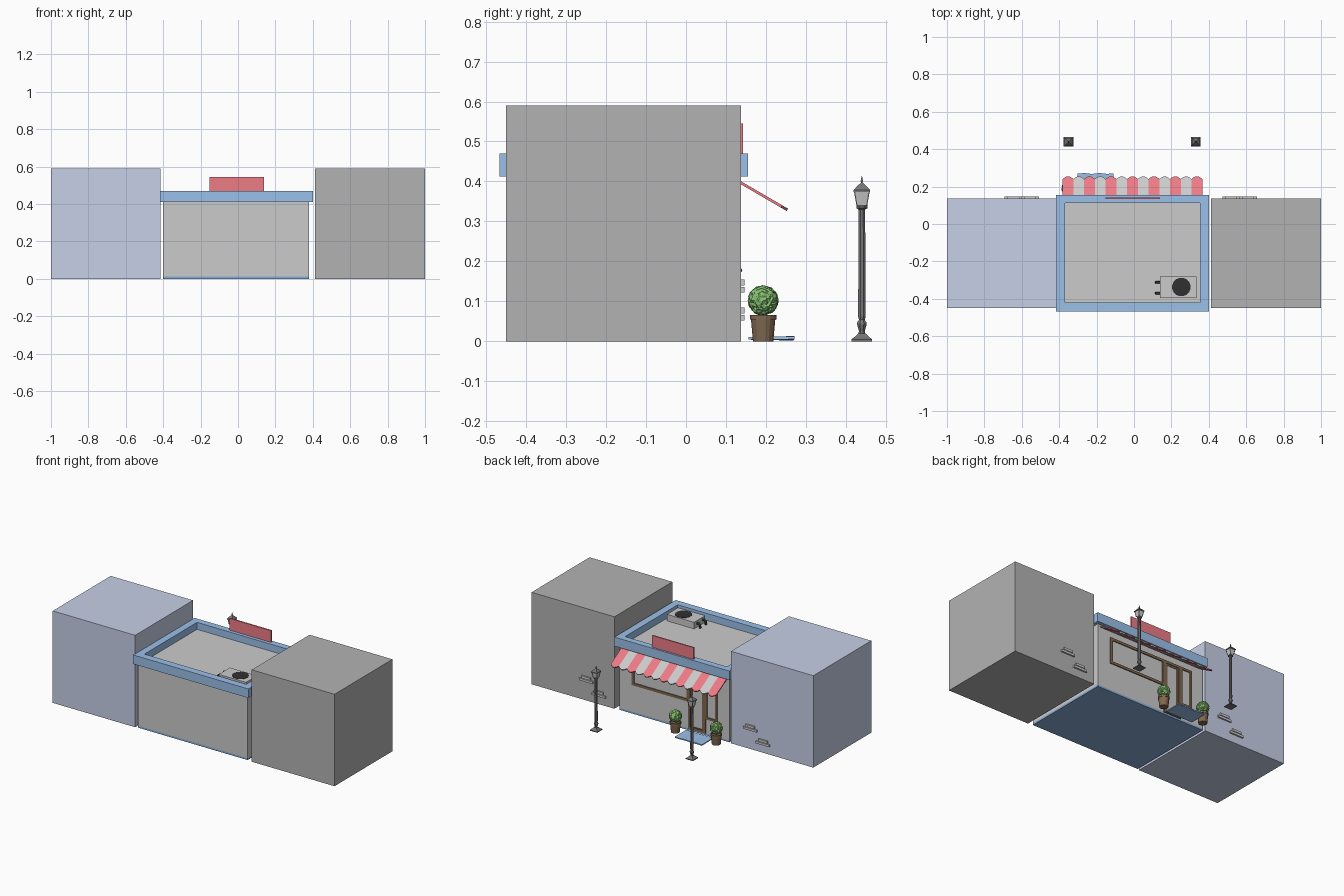
import bpy, bmesh, math, random
from mathutils import Vector

if "Cube" in bpy.data.objects:
    bpy.data.objects.remove(bpy.data.objects["Cube"])

random.seed(4)
mats = {}


def paint(ob, color):
    if color:
        if color not in mats:
            m = bpy.data.materials.new("colour_%d" % len(mats))
            m.diffuse_color = (*color, 1)
            m.use_nodes = True
            m.node_tree.nodes["Principled BSDF"].inputs["Base Color"].default_value = m.diffuse_color
            mats[color] = m
        ob.data.materials.append(mats[color])
    return ob


def make(name, bm, color=None):
    bmesh.ops.recalc_face_normals(bm, faces=bm.faces)
    me = bpy.data.meshes.new(name)
    bm.to_mesh(me)
    bm.free()
    ob = bpy.data.objects.new(name, me)
    bpy.context.collection.objects.link(ob)
    return paint(ob, color)


def add_box(bm, x, y, z):
    vs = bmesh.ops.create_cube(bm, size=1)["verts"]
    for v in vs:
        v.co = [(a + b) / 2 + c * (b - a) for (a, b), c in zip((x, y, z), v.co)]


def boxes(name, items, color=None):
    bm = bmesh.new()
    for it in items:
        add_box(bm, *it)
    return make(name, bm, color)


def lathe(name, profile, sides, loc, color=None):
    # profile of (radius, z); 4 sides gives a square aligned to the axes
    bm = bmesh.new()
    rings = []
    k = 1 / math.cos(math.pi / sides) if sides == 4 else 1
    for r, z in profile:
        rings.append([bm.verts.new((loc[0] + r * k * math.cos((i + .5) * 2 * math.pi / sides),
                                    loc[1] + r * k * math.sin((i + .5) * 2 * math.pi / sides),
                                    loc[2] + z)) for i in range(sides)])
    for a, b in zip(rings, rings[1:]):
        for i in range(sides):
            j = (i + 1) % sides
            bm.faces.new((a[i], a[j], b[j], b[i]))
    bm.faces.new(rings[0])
    bm.faces.new(rings[-1])
    return make(name, bm, color)


BLUE, RED, BROWN = (.33, .53, .82), (.85, .2, .24), (.22, .14, .08)
DARK, BLACK, GREEN = (.18, .18, .18), (.03, .03, .03), (.25, .55, .17)

# neighbouring buildings
boxes("left_building", [((-1, -.415), (-.45, .1375), (0, .59))], (.57, .63, .8))
boxes("right_building", [((.412, 1), (-.45, .1375), (0, .59))], (.45, .45, .45))

# loose brick clusters on the neighbours
for side, dx in (("right", 0), ("left", -1.165)):
    items = []
    for x, z in ((.61, .122), (.52, .052)):
        x += dx
        items += [((x - .048, x + .048), (.13, .147), (z, z + .014)),
                  ((x - .032, x + .032), (.13, .147), (z + .018, z + .033))]
    boxes(side + "_bricks", items, (.62, .62, .62))

# shop body, floor slab and roof trim
boxes("shop_walls", [((-.4, .38), (-.445, .132), (.012, .425))])
boxes("shop_floor", [((-.4, .38), (-.445, .132), (0, .012))], (.25, .42, .68))
bm = bmesh.new()
outer = [(-.417, -.467), (.4, -.467), (.4, .155), (-.417, .155)]
inner = [(-.37, -.42), (.353, -.42), (.353, .113), (-.37, .113)]
loops = [[bm.verts.new((x, y, z)) for x, y in pts]
         for pts, z in ((outer, .412), (outer, .47), (inner, .47), (inner, .412))]
for a, b in zip(loops, loops[1:] + loops[:1]):
    for i in range(4):
        bm.faces.new((a[i], a[(i + 1) % 4], b[(i + 1) % 4], b[i]))
make("roof_trim", bm, BLUE)

# plain sign board
boxes("sign_board", [((-.153, .14), (.134, .143), (.465, .545))], RED)


# window and door frames
def frame(x0, x1, z0, z1, w, y1):
    y = (.125, y1)
    return [((x0, x0 + w), y, (z0, z1)), ((x1 - w, x1), y, (z0, z1)),
            ((x0 + w, x1 - w), y, (z1 - w, z1)), ((x0 + w, x1 - w), y, (z0, z0 + w))]


boxes("large_window_frame", frame(-.115, .29, .185, .355, .016, .138), BROWN)
boxes("small_window_frame", frame(-.315, -.23, .105, .355, .014, .138), BROWN)
boxes("door_frame", frame(-.235, -.11, .012, .355, .016, .138), BROWN)
boxes("door", frame(-.219, -.126, .02, .34, .012, .135), BROWN)
bm = bmesh.new()
bmesh.ops.create_icosphere(bm, subdivisions=2, radius=.005)
bmesh.ops.translate(bm, verts=bm.verts, vec=(-.134, .136, .178))
make("door_knob", bm, DARK)

# striped awning with scalloped edge
N, X0, X1 = 13, -.382, .365
w = (X1 - X0) / N
for colour_id, (label, col) in enumerate((("red", RED), ("pale", (.75, .75, .75)))):
    bm = bmesh.new()
    for s in range(colour_id, N, 2):
        x = X0 + s * w
        pts = [(x, 0), (x, .88)]
        pts += [(x + w * t / 8, .88 + .12 * math.sin(math.pi * t / 8)) for t in range(1, 8)]
        pts += [(x + w, .88), (x + w, 0)]
        low = [bm.verts.new((px, .13 + .122 * t, .397 - .071 * t)) for px, t in pts]
        top = [bm.verts.new(v.co + Vector((0, .003, .006))) for v in low]
        bm.faces.new(low)
        bm.faces.new(top)
        for i in range(len(low)):
            j = (i + 1) % len(low)
            bm.faces.new((low[i], low[j], top[j], top[i]))
    make("awning_%s_stripes" % label, bm, col)

# door mat, gently wavy
bm = bmesh.new()
bmesh.ops.create_grid(bm, x_segments=12, y_segments=6, size=.5)
for v in bm.verts:
    x, y = v.co.x, v.co.y
    wave = .002 * math.sin(x * 14) * (y + .5)
    v.co = (-.205 + x * .19, .213 + y * .114 + wave, .004 + wave)
mat = make("door_mat", bm, BLUE)
sol = mat.modifiers.new("thickness", 'SOLIDIFY')
sol.thickness = .007
sol.offset = 1

# potted shrubs either side of the door
for side, x in (("left", -.35), ("right", -.06)):
    lathe(side + "_pot", [(.026, 0), (.031, .054), (.034, .054), (.034, .066), (.029, .066), (.028, .058)],
          16, (x, .193, 0), BROWN)
    bm = bmesh.new()
    bmesh.ops.create_icosphere(bm, subdivisions=4, radius=1)
    for v in bm.verts:
        v.co = v.co * random.uniform(.034, .039) + Vector((x, .193, .102))
    make(side + "_shrub", bm, GREEN)

# street lamps
for side, x in (("left", -.35), ("right", .33)):
    p = (x, .44, 0)
    lathe(side + "_lamp_base", [(.026, 0), (.026, .005), (.018, .011), (.009, .02)], 4, p, DARK)
    lathe(side + "_lamp_post", [(.009, .018), (.008, .026), (.013, .042), (.013, .046), (.008, .054),
                                (.01, .062), (.009, .33), (.015, .333), (.015, .339), (.011, .341)], 8, p, DARK)
    lathe(side + "_lamp_glass", [(.012, .34), (.018, .374)], 4, p, (.6, .6, .6))
    lathe(side + "_lamp_cap", [(.021, .373), (.021, .378), (.010, .39), (.005, .394),
                               (.002, .397), (.003, .401), (.0006, .413)], 4, p, DARK)
    rails = bmesh.new()
    for sx in (-1, 1):
        for sy in (-1, 1):
            vs = bmesh.ops.create_cube(rails, size=1)["verts"]
            for v in vs:
                t = v.co.z + .5
                r = .012 + .006 * t
                v.co = (x + sx * r + v.co.x * .003, .44 + sy * r + v.co.y * .003, .34 + t * .034)
    make(side + "_lamp_rails", rails, DARK)

# rooftop cooling unit with fan and pipes
boxes("cooling_unit", [((.14, .333), (-.395, -.282), (.425, .467))], (.62, .62, .62))
lathe("cooling_fan", [(.05, .46), (.05, .4685)], 16, (.253, -.337, 0), BLACK)
for i, y in enumerate((-.312, -.37)):
    cu = bpy.data.curves.new("pipe", 'CURVE')
    cu.dimensions = '3D'
    cu.bevel_depth = .007
    cu.bevel_resolution = 2
    cu.use_fill_caps = True
    sp = cu.splines.new('POLY')
    pts = [(.145, y, .45), (.125, y, .45), (.119, y, .446), (.118, y, .425)]
    sp.points.add(3)
    for q, c in zip(sp.points, pts):
        q.co = (*c, 1)
    ob = bpy.data.objects.new("cooling_pipe_%d" % (i + 1), cu)
    bpy.context.collection.objects.link(ob)
    paint(ob, BLACK)
